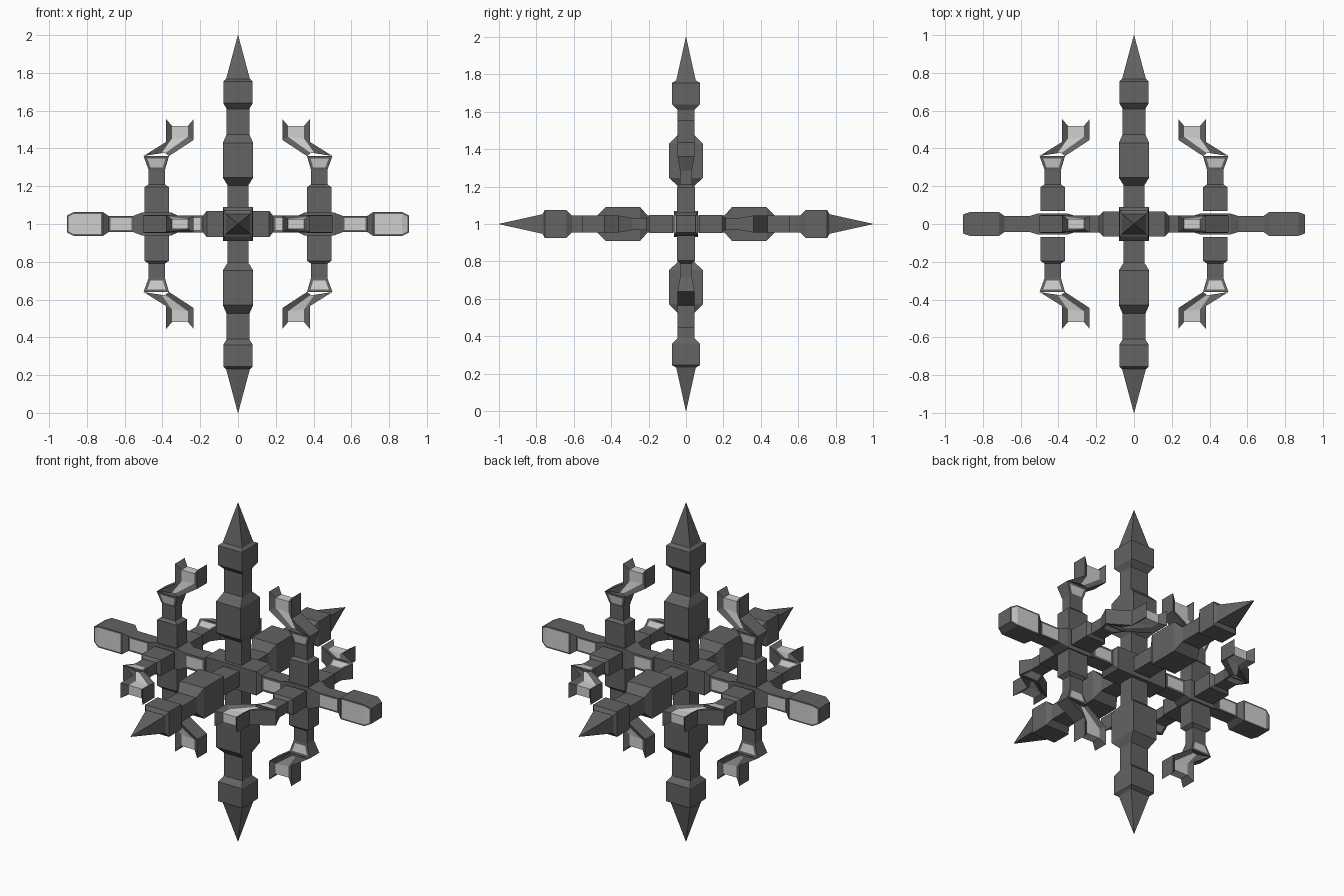
import bpy, bmesh
from mathutils import Matrix, Vector

if "Cube" in bpy.data.objects:
    bpy.data.objects.remove(bpy.data.objects["Cube"])


def material(name, value):
    m = bpy.data.materials.new(name)
    m.diffuse_color = (value, value, value, 1)
    m.use_nodes = True
    m.node_tree.nodes["Principled BSDF"].inputs["Base Color"].default_value = m.diffuse_color
    return m


DARK = material("dark grey metal", 0.125)
LIGHT = material("pale grey panel", 0.62)
X, Y, Z = Vector((1, 0, 0)), Vector((0, 1, 0)), Vector((0, 0, 1))


def finish(bm, name, a, b, t):
    """Place local axes (a, b, t) in the world around the centre point."""
    m = Matrix((a, b, t)).transposed().to_4x4()
    m.translation = (0, 0, 1)
    bm.transform(m)
    bmesh.ops.recalc_face_normals(bm, faces=bm.faces[:])
    mesh = bpy.data.meshes.new(name)
    bm.to_mesh(mesh)
    bm.free()
    mesh.materials.append(DARK)
    mesh.materials.append(LIGHT)
    ob = bpy.data.objects.new(name, mesh)
    bpy.context.collection.objects.link(ob)


def loft(bm, stations, panels=()):
    """Rectangular sections (t, half_a, half_b, centre_a) along t.
    panels: groups of segments whose +b and -b faces get a pale inset."""
    rings = []
    for t, ha, hb, ca in stations:
        rings.append([bm.verts.new((ca + sa * ha, sb * hb, t))
                      for sa, sb in ((-1, -1), (1, -1), (1, 1), (-1, 1))])
    sides = [[bm.faces.new((r[i], r[(i + 1) % 4], q[(i + 1) % 4], q[i]))
              for i in range(4)] for r, q in zip(rings, rings[1:])]
    bm.faces.new(rings[0][::-1])
    bm.faces.new(rings[-1])
    for group, border in panels:
        for s in (0, 2):
            faces = [sides[g][s] for g in group]
            bm.normal_update()
            bmesh.ops.inset_region(bm, faces=faces, thickness=border,
                                   use_even_offset=True)
            for f in faces:
                f.material_index = 1


# Spiked arms: up, down, front and back
SPIKE = [(0, .055, .045, 0), (.205, .055, .045, 0), (.245, .08, .09, 0),
         (.43, .08, .09, 0), (.475, .06, .045, 0), (.61, .06, .045, 0),
         (.64, .078, .074, 0), (.755, .078, .074, 0), (.768, .063, .052, 0),
         (1, .0008, .0008, 0)]
for label, b, t in (("top", Y, Z), ("bottom", Y, -Z),
                    ("front", Z, -Y), ("back", Z, Y)):
    bm = bmesh.new()
    loft(bm, SPIKE)
    finish(bm, label + "_spike_arm", X, b, t)

# Side arms with pale windows and blunt paneled ends
SIDE = [(0, .07, .065, 0), (.165, .07, .065, 0), (.185, .045, .045, 0),
        (.32, .045, .045, 0), (.35, .06, .055, 0), (.51, .06, .055, 0),
        (.555, .043, .042, 0), (.685, .043, .042, 0), (.715, .063, .063, 0),
        (.87, .063, .063, 0), (.905, .045, .05, 0)]
for label, t in (("right", X), ("left", -X)):
    bm = bmesh.new()
    loft(bm, SIDE, [((2,), .014), ((6,), .01), ((8, 9), .009)])
    finish(bm, label + "_side_arm", Z, Y, t)


def clasp(bm):
    """Bent bracket: a pale core between two flared wedge flanges."""
    # per station: outer flange, outer core, inner core, inner flange, core depth
    stations = [((.50, .36), (.405, .375), (.385, .375), (.365, .36), .04),
                ((.38, .435), (.35, .452), (.265, .462), (.235, .445), .027),
                ((.38, .555), (.35, .52), (.265, .52), (.235, .555), .027)]
    rings = []
    for o, co, ci, i, d in stations:
        pts = [(o, -.045), (co, -d), (ci, -d), (i, -.045),
               (i, .045), (ci, d), (co, d), (o, .045)]
        rings.append([bm.verts.new((p[0], y, p[1])) for p, y in pts])
    for r, q in zip(rings, rings[1:]):
        for k in range(8):
            n = (k + 1) % 8
            f = bm.faces.new((r[k], r[n], q[n], q[k]))
            f.material_index = 1 if k in (1, 5) else 0
    for r in (rings[0], rings[-1]):
        for k in range(3):
            f = bm.faces.new((r[k], r[k + 1], r[6 - k], r[7 - k]))
            f.material_index = 1 if k == 1 and r is rings[-1] else 0


# Eight branches across the side arms, each ending in a clasp
for side, a in (("right", X), ("left", -X)):
    for label, b, t, start in (("upper", Y, Z, .05), ("lower", Y, -Z, .05),
                               ("front", Z, -Y, .07), ("back", Z, Y, .07)):
        bm = bmesh.new()
        loft(bm, [(start, .065, .047, .43), (.195, .065, .047, .43),
                  (.21, .043, .032, .43), (.286, .043, .032, .43),
                  (.36, .0675, .045, .4325)], [((3,), .014)])
        clasp(bm)
        finish(bm, f"{side}_{label}_branch", a, b, t)
